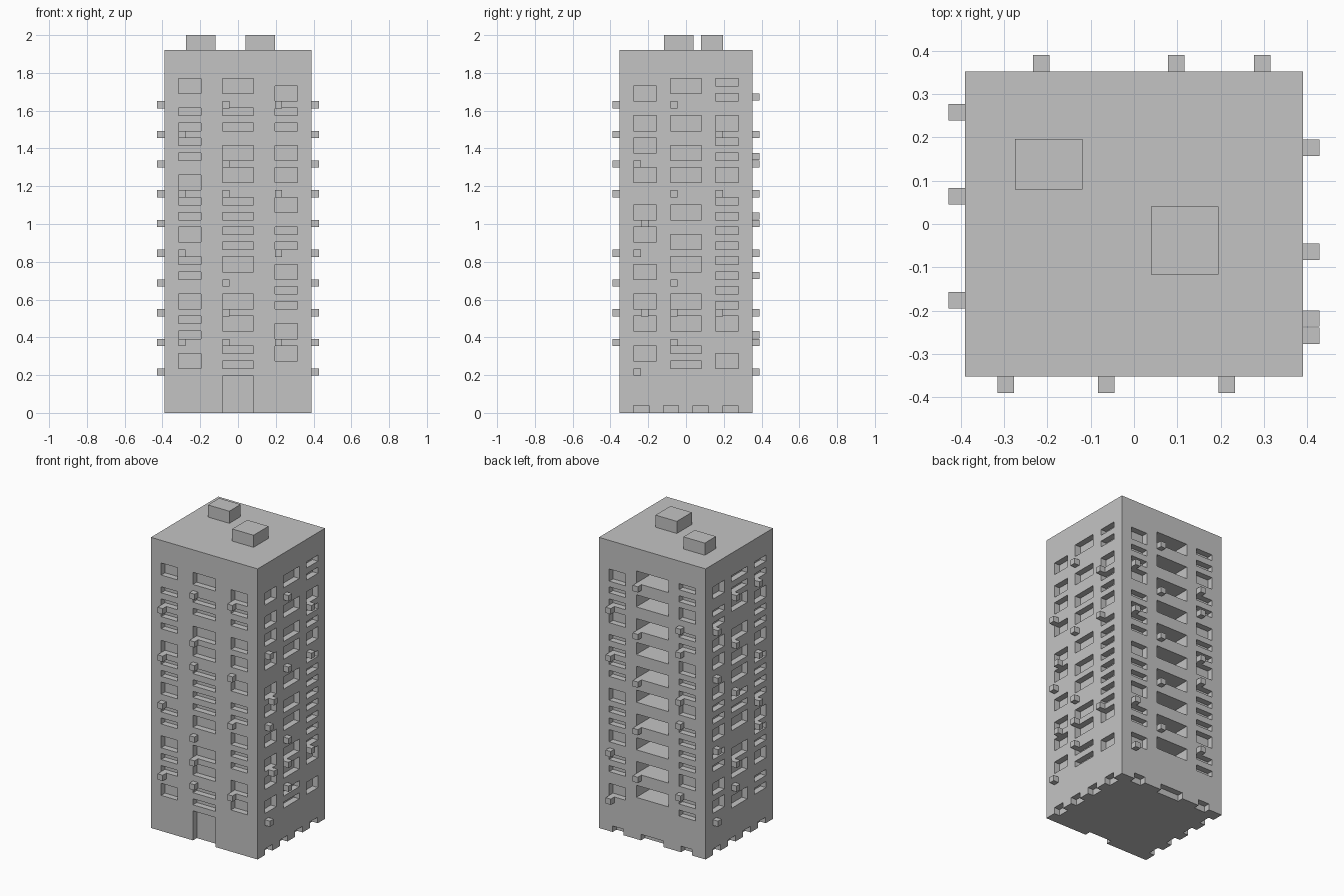
import bpy
import bmesh
from mathutils import Matrix, Vector

cube = bpy.data.objects.get("Cube")
if cube:
    bpy.data.objects.remove(cube, do_unlink=True)

HX, HY, HEIGHT = 0.39, 0.352, 1.92
FLOOR, BASE = 0.1573, 0.235       # storey height, first sill height
STRIP, AC = 0.04, 0.038

concrete = bpy.data.materials.new("concrete grey")
concrete.use_nodes = True
grey = (0.55, 0.55, 0.55, 1)
concrete.diffuse_color = grey
concrete.node_tree.nodes["Principled BSDF"].inputs["Base Color"].default_value = grey


def add_box(bm, lo, hi, frame=Matrix()):
    lo, hi = Vector(lo), Vector(hi)
    size = Matrix.Diagonal((*(hi - lo), 1))
    place = frame @ Matrix.Translation((lo + hi) / 2) @ size
    bmesh.ops.create_cube(bm, size=1, matrix=place)


def make_object(name, bm):
    mesh = bpy.data.meshes.new(name)
    bm.to_mesh(mesh)
    bm.free()
    mesh.materials.append(concrete)
    obj = bpy.data.objects.new(name, mesh)
    bpy.context.collection.objects.link(obj)
    return obj


def wall_frame(turns, distance):
    # Local x runs along the wall, local -y points outward from its surface
    turn = Matrix.Rotation(turns * 1.57079633, 4, "Z")
    return turn @ Matrix.Translation((0, -distance, 0))


# Window shapes per floor, as (bottom, top) in strip heights
SHAPES = {"B": [(0, 2)], "T": [(1, 3)], "S": [(0, 1), (2, 3)]}
wide = (-0.083, 0.083)
front_columns = [(-0.315, -0.195), wide, (0.195, 0.315)]
side_columns = [(-0.277, -0.157), wide, (0.157, 0.277)]
back_columns = [(-0.315, -0.195), (-0.117, 0.117), (0.195, 0.315)]
side_vents = [(-0.277, -0.197), (-0.12, -0.04), (0.037, 0.117), (0.195, 0.275)]
back_vents = [(-0.29, -0.21), wide, (0.21, 0.29)]

# Turns, distance, columns, window patterns, air conditioner floors, vents
walls = [
    (0, HY, front_columns, ["BSBSTSBSST", "STBTSSTBST", "TBSBSTTBSB"],
     ["1468", "123679", "1469"], []),
    (1, HX, side_columns, ["TTBBTBTTBB", "STBTBBTBBT", "BTSSSSTSBS"],
     ["02457", "12369", "268"], side_vents),
    (2, HY, back_columns, ["BSTSBSSTSB", "TTTTTTTTTT", "STSSTSBSTS"],
     ["0268", "13579", "14578"], back_vents),
    (3, HX, side_columns, ["TBSTSBTBST", "BTBTSTBBTS", "STSBSSTSBS"],
     ["0368", "12579", "3469"], side_vents),
]

cuts, units = bmesh.new(), bmesh.new()
for turns, distance, columns, patterns, ac_floors, vents in walls:
    frame = wall_frame(turns, distance)
    for col, ((a, b), pattern, floors) in enumerate(zip(columns, patterns, ac_floors)):
        balcony = turns == 2 and col == 1
        depth = 0.15 if balcony else 0.04
        for i, shape in enumerate(pattern):
            sill = BASE + i * FLOOR
            for low, high in SHAPES[shape]:
                add_box(cuts, (a, -0.02, sill + low * STRIP),
                        (b, depth, sill + high * STRIP), frame)
        # Air conditioners hang below the left end of a sill
        for i in map(int, floors):
            sill = BASE + i * FLOOR + (STRIP if balcony else 0)
            shift = STRIP if turns == 1 and col == 0 and i in (2, 5) else 0
            add_box(units, (a + shift, -AC, sill - AC),
                    (a + shift + AC, 0.001, sill), frame)
    for a, b in vents:
        add_box(cuts, (a, -0.02, -0.02), (b, 0.04, STRIP), frame)

# Entrance recess
add_box(cuts, (-0.083, -0.02, -0.02), (0.083, 0.04, 0.195), wall_frame(0, HY))

# Tower block with its openings cut out
body = bmesh.new()
add_box(body, (-HX, -HY, 0), (HX, HY, HEIGHT))
tower = make_object("tower_block", body)
cutter = make_object("opening_cutter", cuts)
cutter.hide_render = True
cutter.hide_viewport = True
carve = tower.modifiers.new("openings", "BOOLEAN")
carve.operation = "DIFFERENCE"
carve.solver = "EXACT"
carve.object = cutter
bpy.context.view_layer.objects.active = tower
bpy.ops.object.modifier_apply(modifier=carve.name)
bpy.data.objects.remove(cutter, do_unlink=True)

make_object("air_conditioners", units)

# Roof housings
for name, x, y, depth in (("stair_housing", -0.197, 0.138, 0.117),
                          ("lift_housing", 0.117, -0.038, 0.156)):
    bm = bmesh.new()
    add_box(bm, (x - 0.078, y - depth / 2, HEIGHT), (x + 0.078, y + depth / 2, 2))
    make_object(name, bm)
